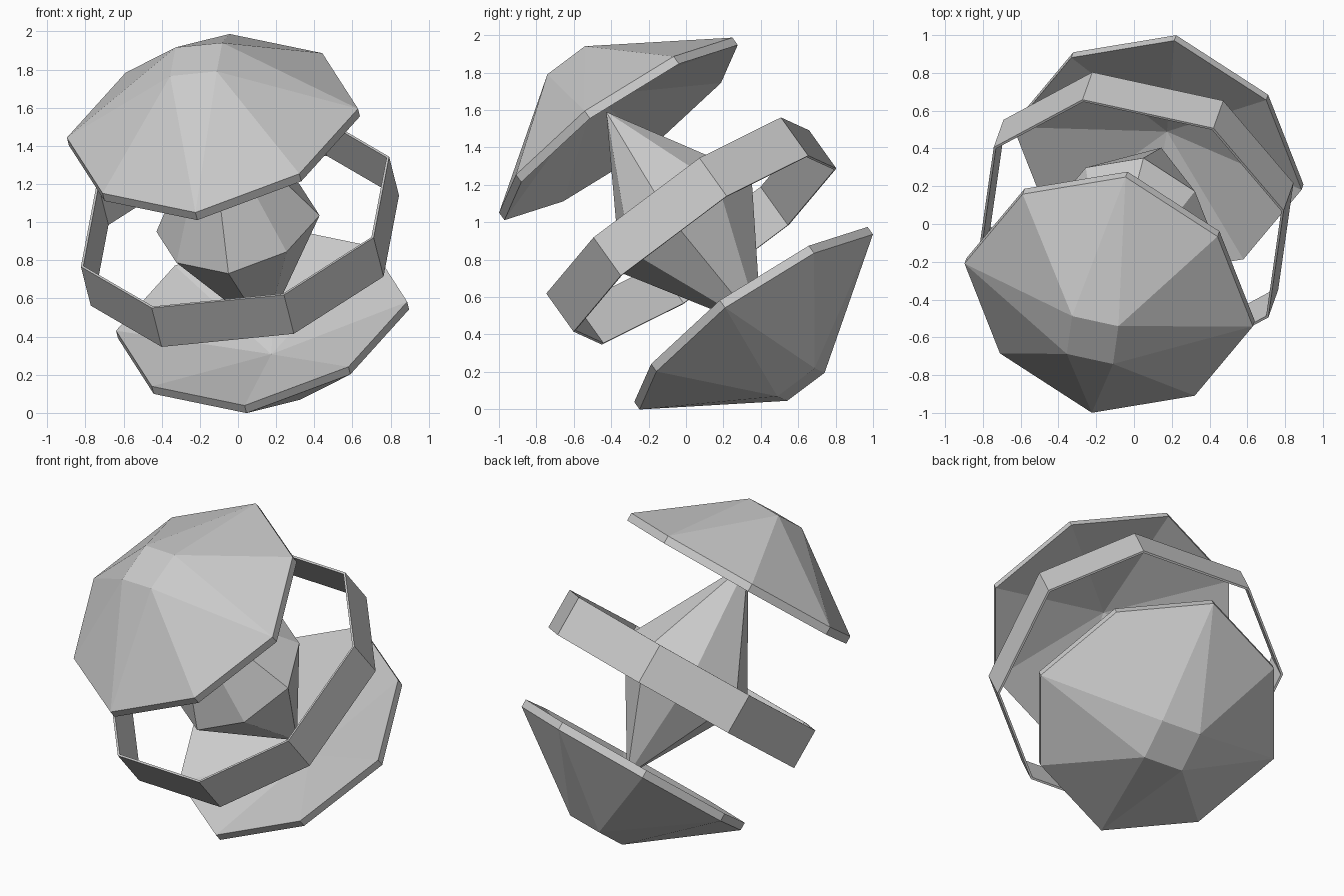
import bpy
import bmesh
from math import cos, sin, radians
from mathutils import Matrix, Vector

cube = bpy.data.objects.get("Cube")
if cube:
    bpy.data.objects.remove(cube, do_unlink=True)

GREY = bpy.data.materials.new("plain_grey")
GREY.use_nodes = True
GREY.diffuse_color = (0.6, 0.6, 0.6, 1)
GREY.node_tree.nodes["Principled BSDF"].inputs["Base Color"].default_value = (0.6, 0.6, 0.6, 1)

# Tilted frame shared by all parts: local z is the common axis
axis = Vector((-0.203, -0.569, 0.797)).normalized()
side = Vector((0.971, -0.211, 0.096))
side = (side - axis * side.dot(axis)).normalized()
TILT = Matrix((side, axis.cross(side), axis)).transposed().to_4x4()
FRAME = Matrix.Translation((0, 0, 0.993)) @ TILT


def circle(bm, angles, radii, z):
    return [bm.verts.new((r * cos(radians(a)), r * sin(radians(a)), z))
            for a, r in zip(angles, radii)]


def band(bm, low, high):
    n = len(low)
    for i in range(n):
        j = (i + 1) % n
        bm.faces.new((low[i], low[j], high[j], high[i]))


def fan(bm, loop, z):
    tip = bm.verts.new((0, 0, z))
    for i, v in enumerate(loop):
        bm.faces.new((v, loop[(i + 1) % len(loop)], tip))


def finish(name, bm, flip=False):
    bm.transform(FRAME @ Matrix.Diagonal((1, 1, -1 if flip else 1, 1)))
    bmesh.ops.recalc_face_normals(bm, faces=bm.faces)
    mesh = bpy.data.meshes.new(name)
    bm.to_mesh(mesh)
    bm.free()
    mesh.materials.append(GREY)
    obj = bpy.data.objects.new(name, mesh)
    bpy.context.collection.objects.link(obj)
    return obj


EIGHT = [45 * i for i in range(8)]


# Faceted cap: square crown, eight-sided rim and hollow conical inside
def cap(name, flip):
    bm = bmesh.new()
    radii = [0.785, 0.75] * 4
    low = circle(bm, EIGHT, radii, 0.61)
    high = circle(bm, EIGHT, radii, 0.66)
    crown = circle(bm, EIGHT[1::2], [0.178] * 4, 1.08)
    band(bm, low, high)
    for i in range(4):
        bm.faces.new((high[2 * i], crown[i], crown[i - 1]))
        bm.faces.new((high[2 * i], high[2 * i + 1], crown[i]))
        bm.faces.new((high[2 * i + 1], high[(2 * i + 2) % 8], crown[i]))
    bm.faces.new(crown)
    fan(bm, low, 0.86)
    finish(name, bm, flip)


cap("upper_cap", False)
cap("lower_cap", True)

# Double-pointed core
bm = bmesh.new()
waist = circle(bm, EIGHT, [0.44, 0.42] * 4, 0)
fan(bm, waist, 0.75)
fan(bm, waist, -0.71)
finish("core", bm)

# Thin eight-sided ring around the core
bm = bmesh.new()
turns = [90 * q + s for q in range(4) for s in (24.3, 65.7)]
loops = [circle(bm, turns, [r] * 8, z)
         for r, z in ((0.866, -0.178), (0.866, 0.078), (0.852, 0.078), (0.852, -0.178))]
for i in range(4):
    band(bm, loops[i], loops[(i + 1) % 4])
finish("ring", bm)
